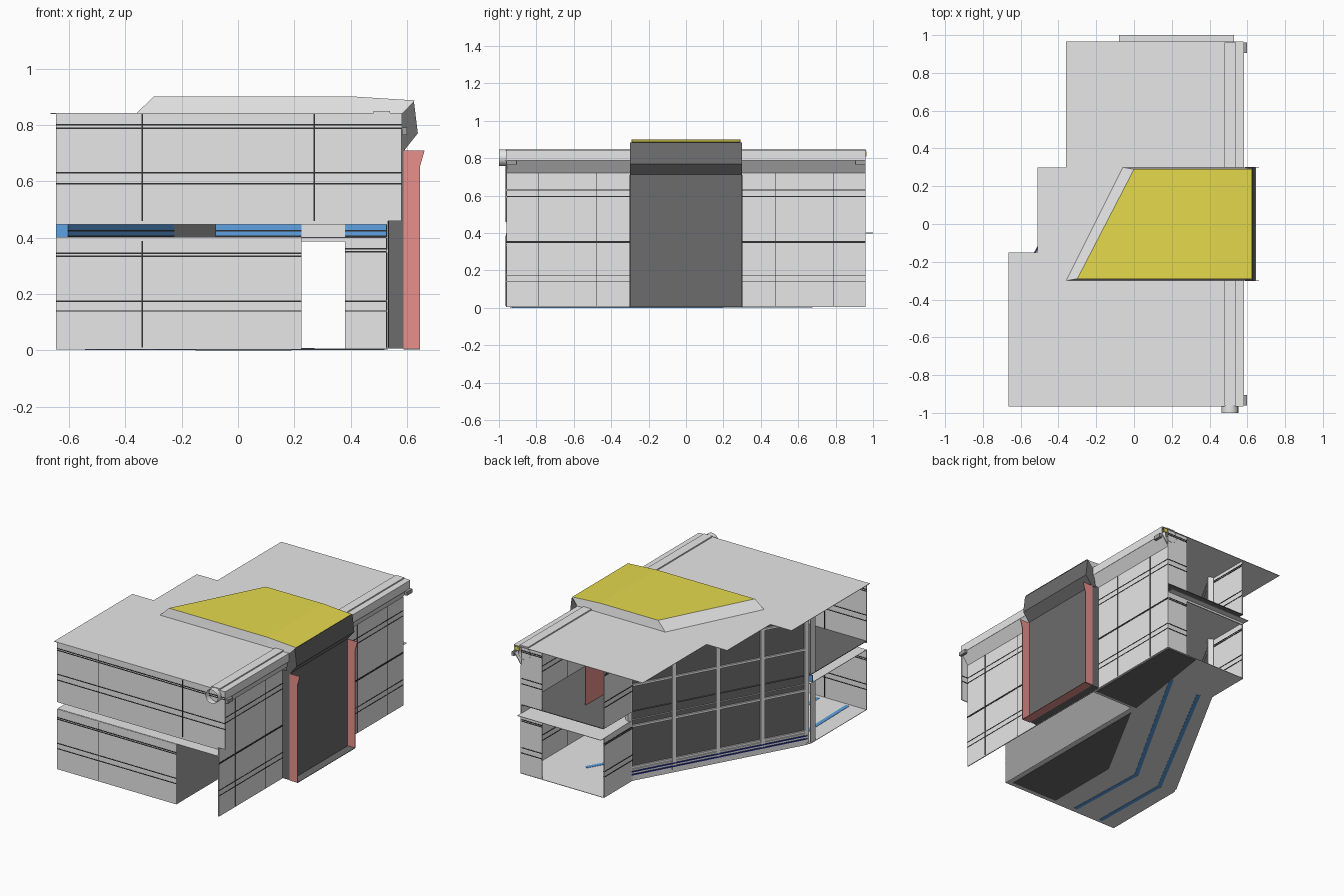
import bpy, bmesh, math
from mathutils import Vector

cube = bpy.data.objects.get("Cube")
if cube:
    bpy.data.objects.remove(cube, do_unlink=True)


def material(name, rgb):
    m = bpy.data.materials.new(name)
    m.use_nodes = True
    m.diffuse_color = (*rgb, 1)
    m.node_tree.nodes["Principled BSDF"].inputs["Base Color"].default_value = (*rgb, 1)
    return m


LIGHT = material("light grey", (.8, .8, .8))
WHITE = material("white", (.95, .95, .95))
DARK = material("dark grey", (.15, .15, .15))
GLASS = material("charcoal glass", (.14, .14, .14))
MID = material("mid grey", (.36, .36, .36))
LINE = material("seam black", (.03, .03, .03))
RED = material("dusty red", (.8, .28, .26))
YELLOW = material("mustard yellow", (.79, .7, .075))
BLUE = material("strip blue", (.11, .36, .78))
NAVY = material("navy", (.02, .03, .25))


def finish(name, bm, *mats):
    bmesh.ops.recalc_face_normals(bm, faces=bm.faces)
    me = bpy.data.meshes.new(name)
    bm.to_mesh(me)
    bm.free()
    for m in mats:
        me.materials.append(m)
    ob = bpy.data.objects.new(name, me)
    bpy.context.collection.objects.link(ob)
    return ob


def extrude(name, pts, offset, mat):
    """Closed prism from 3D outline points swept by an offset."""
    bm = bmesh.new()
    f = bm.faces.new([bm.verts.new(p) for p in pts])
    r = bmesh.ops.extrude_face_region(bm, geom=[f], use_keep_orig=True)
    bmesh.ops.translate(bm, vec=offset, verts=[v for v in r["geom"] if isinstance(v, bmesh.types.BMVert)])
    return finish(name, bm, mat)


def slab(name, pts, z0, z1, mat):
    return extrude(name, [(x, y, z0) for x, y in pts], (0, 0, z1 - z0), mat)


def side_profile(name, pts, y0, y1, mat):
    return extrude(name, [(x, y0, z) for x, z in pts], (0, y1 - y0, 0), mat)


def wall(name, p, q, z0, z1, mat, t=.006):
    """Upright panel between two plan points."""
    p, q = Vector(p), Vector(q)
    d = (q - p).normalized()
    n = Vector((-d.y, d.x)) * t / 2
    return slab(name, [p + n, q + n, q - n, p - n], z0, z1, mat)


def seams(name, p, q, heights, t=.01, h=.005):
    for z in heights:
        wall(name, p, q, z - h / 2, z + h / 2, LINE, t)


# Plan outlines
GLASS_A, GLASS_B = (-.052, .67), (-.622, -.36)
level = [(.53, .96), (-.07, .96), (-.07, .66), (-.645, -.38), (-.645, -.96)]
roof = [(-.665, -.965), (.58, -.965), (.58, .965), (-.36, .965), (-.36, .3),
        (-.51, .3), (-.51, -.15), (-.665, -.15)]

# Floors and roof
slab("ground_floor", level + [(.225, -.96), (.225, .24), (.53, .24)], .004, .007, LIGHT)
slab("floor_underplate", [(.19, -.93), (-.15, -.93), (-.15, -.42), (.19, .2)], 0, .003, GLASS)
slab("rear_underplate", [(.52, .26), (.52, .95), (.3, .95), (.2, .26)], .001, .003, GLASS)
slab("lower_ceiling", [(.53, 1.0), (-.08, 1.0)] + level[2:] + [(.53, -.96)], .399, .402, LIGHT)
slab("upper_floor", level + [(.53, -.96)], .456, .46, DARK)
slab("roof", roof, .839, .842, LIGHT)
slab("roof_strip", [(.48, -.96), (.54, -.96), (.54, .96), (.48, .96)], .842, .85, LIGHT)

# Blue floor strips, seen on both sides of the ground floor
for path in ([(-.31, -.93), (-.33, -.37), (.26, .67)], [(-.52, -.94), (-.53, -.39), (.01, .63)]):
    for a, b in zip(path, path[1:]):
        wall("floor_strip", a, b, .002, .009, BLUE, .026)

# Front walls with panel seams
wall("upper_front_wall", (-.645, -.96), (.58, -.96), .46, .84, LIGHT)
wall("lower_front_wall", (-.645, -.96), (.225, -.96), .004, .4, LIGHT)
seams("upper_seam", (-.645, -.96), (.58, -.96), (.788, .8, .592, .63))
seams("lower_seam", (-.645, -.96), (.225, -.96), (.14, .175, .334, .345))
for x, z0, z1 in ((-.34, .01, .388), (-.34, .46, .84), (.27, .46, .84)):
    wall("front_joint", (x - .0025, -.96), (x + .0025, -.96), z0, z1, LINE, .01)

# Lit band between the storeys: it follows the glazing, then the rear room
wall("upper_fascia", (-.645, -.96), (.53, -.96), .446, .46, LIGHT)
band = [((-.605, -.4), (-.23, .286), BLUE), ((-.23, .286), (-.08, .56), MID),
        ((-.08, .6), (.225, .6), BLUE), ((.225, .6), (.38, .6), WHITE), ((.38, .6), (.525, .6), BLUE)]
for p, q, m in band:
    wall("band_strip", p, q, .402, .446, m)
    if m == BLUE:
        seams("band_seam", p, q, (.405, .424))
wall("band_end", (-.645, -.4), (-.605, -.4), .402, .446, BLUE)

# Right side wall, sloping eave band and seams
wall("side_wall", (.53, -.96), (.53, .96), .004, .72, LIGHT)
side_profile("eave_slope", [(.526, .72), (.532, .72), (.582, .79), (.576, .79)], -.96, .96, LIGHT)
side_profile("eave_fascia", [(.576, .788), (.582, .788), (.582, .842), (.576, .842)], -.96, .96, LIGHT)
seams("side_seam", (.53, -.96), (.53, .96), (.14, .175, .595, .63), h=.004)
seams("side_seam_heavy", (.53, -.96), (.53, .96), (.353,), h=.01)
for y in (-.79, -.48, .48, .79):
    wall("side_joint", (.53, y - .002), (.53, y + .002), .01, .72, LINE, .01)
for s in (-1, 1):
    wall("eave_bracket", (.59, s * .905), (.59, s * .96), .765, .79, MID, .018)
wall("gutter_tag", (.54, .963), (.57, .963), .81, .835, YELLOW)

# Gutter pipe under the roof edge, an open thin shell
bpy.ops.mesh.primitive_cylinder_add(vertices=16, radius=.045, depth=1.96, end_fill_type='NOTHING',
                                    location=(.508, -.02, .803), rotation=(math.pi / 2, 0, 0))
pipe = bpy.context.object
pipe.name = "gutter_pipe"
pipe.data.materials.append(LIGHT)
bpy.ops.object.shade_smooth_by_angle()

# Inner walls and rear posts
wall("corridor_wall", (.222, -.957), (.222, .24), .007, .399, MID)
wall("rear_lintel", (-.07, .955), (.38, .955), .386, .4, LIGHT)
for z0, z1 in ((.004, .4), (.46, .84)):
    wall("rear_post", (.38, .955), (.53, .955), z0, z1, LIGHT)
    wall("rear_return_wall", (-.07, .955), (-.07, .66), z0, z1, LIGHT)
    wall("left_return_post", (-.64, -.38), (-.64, -.43), z0, z1, LIGHT)
    heights = (z0 + .136, z0 + .171, z0 + .346, z0 + .356)
    seams("rear_seam", (.38, .955), (.53, .955), heights)
    seams("return_seam", (-.07, .955), (-.07, .66), heights)
wall("interior_red_panel", (.21, .55), (.21, .75), .46, .72, RED)

# Diagonal glazed wall with mullions and rails
a, b = Vector(GLASS_A), Vector(GLASS_B)
along = (b - a).normalized()
wall("glazing", a, b, .05, .838, GLASS)
for i in range(5):
    c = a.lerp(b, i / 4)
    wall("mullion", c - along * .013, c + along * .013, .02, .838, LIGHT, .036)
for z in (.09, .36, .63, .82):
    wall("glazing_rail", a, b, z - .007, z + .007, LIGHT, .026)
wall("glazing_sill", a, b, .004, .08, LIGHT, .03)
for z in (.045, .065):
    wall("sill_line", a, b, z - .004, z + .004, NAVY, .04)

# Projecting bay on the right side: panel, hood and red fins
slab("bay_panel", [(.53, -.297), (.592, -.297), (.592, .297), (.53, .297)], .006, .72, DARK)
side_profile("bay_hood", [(.56, .71), (.59, .71), (.638, .77), (.624, .884), (.58, .84)], -.3, .3, DARK)
for s in (-1, 1):
    fin = side_profile("bay_fin", [(.587, .006), (.645, .006), (.645, .65), (.662, .71), (.587, .71)],
                       s * .3 - .002, s * .3 + .002, RED)
    fin.data.materials.append(DARK)
    for f in fin.data.polygons:
        f.material_index = int(f.normal.x > .5)
sill = slab("bay_sill", [(.587, -.298), (.645, -.298), (.645, .298), (.587, .298)], .004, .007, RED)
sill.data.materials.append(DARK)
for f in sill.data.polygons:
    f.material_index = int(f.normal.z > -.5)

# Skylight: bevelled raised roof with a yellow top and a dark end
base = [(-.36, -.3), (.42, -.3), (.6, -.3), (.6, .3), (.42, .3), (-.06, .3)]
top = [(-.3, -.29), (.42, -.29), (.626, -.29), (.626, .29), (.42, .29), (0, .29)]
bm = bmesh.new()
lo = [bm.verts.new((x, y, .841)) for x, y in base]
hi = [bm.verts.new((x, y, .887 if x > .5 else .9)) for x, y in top]
for i in range(6):
    j = (i + 1) % 6
    bm.faces.new([lo[i], lo[j], hi[j], hi[i]])
for ids in ((0, 1, 4, 5), (1, 2, 3, 4)):
    bm.faces.new([hi[i] for i in ids])
sky = finish("skylight", bm, LIGHT, YELLOW, DARK)
for f in sky.data.polygons:
    f.material_index = 1 if f.normal.z > .9 else 2 if f.normal.x > .5 else 0
